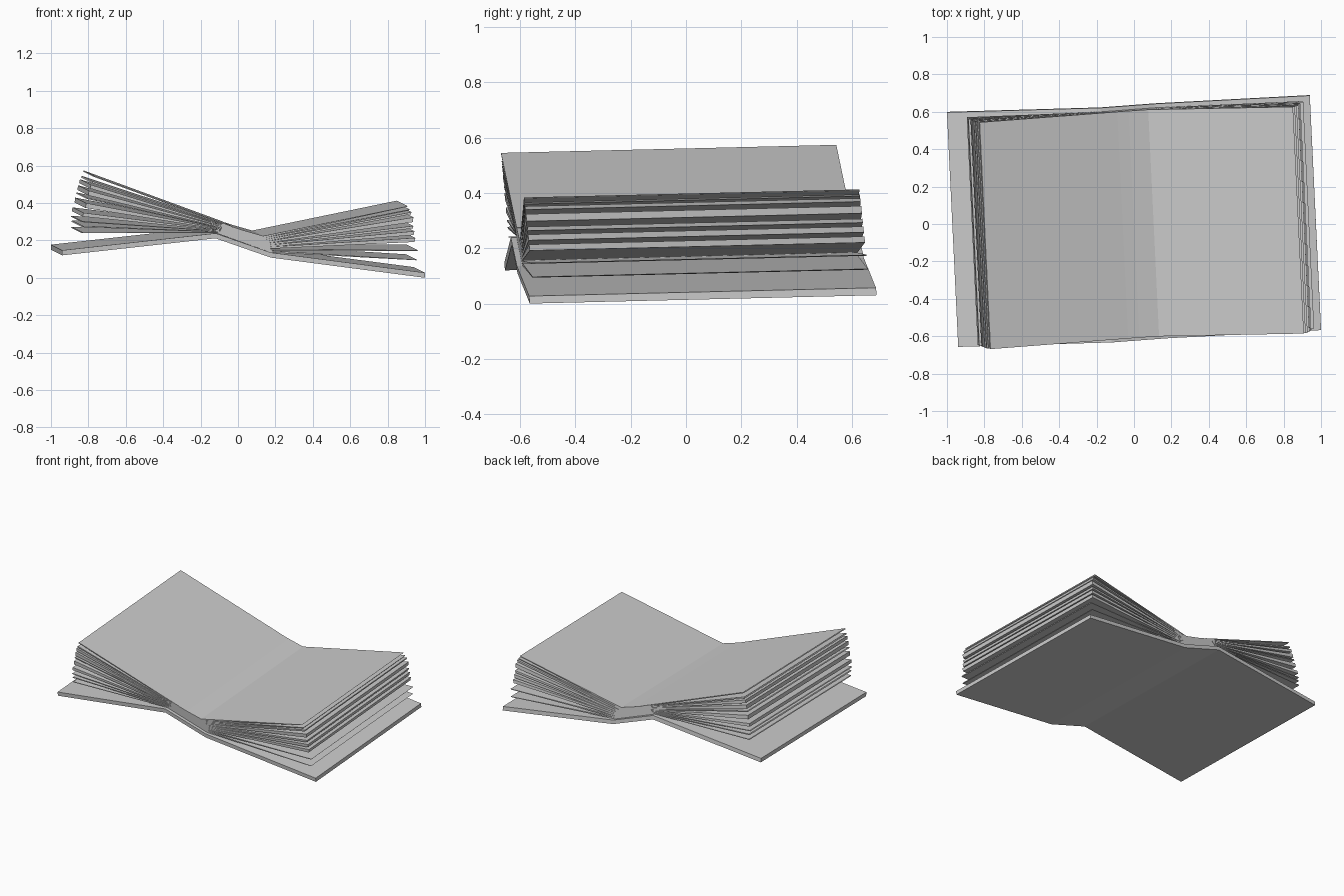
import bpy, bmesh


def place(u, v, z):
    # the open book lies slightly turned and tilted
    return (u - 0.048 * v, v + 0.04 * u + 0.005 - 0.1 * (z - 0.2), z + 0.024 * v)


def slab(name, lower, upper, half):
    """Solid between two (u, z) polylines, running along the book's height."""
    bm = bmesh.new()
    rings = []
    for (u0, z0), (u1, z1) in zip(lower, upper):
        rings.append([bm.verts.new(place(*p)) for p in
                      ((u0, -half, z0), (u0, half, z0), (u1, half, z1), (u1, -half, z1))])
    for a, b in zip(rings, rings[1:]):
        for i in range(4):
            j = (i + 1) % 4
            bm.faces.new((a[i], a[j], b[j], b[i]))
    bm.faces.new(rings[0])
    bm.faces.new(rings[-1][::-1])
    bmesh.ops.recalc_face_normals(bm, faces=bm.faces)
    mesh = bpy.data.meshes.new(name)
    bm.to_mesh(mesh)
    bm.free()
    obj = bpy.data.objects.new(name, mesh)
    bpy.context.collection.objects.link(obj)


def lerp(a, b, t):
    return (a[0] + (b[0] - a[0]) * t, a[1] + (b[1] - a[1]) * t)


# cover: left board, sloping spine, right board
cover = [(-0.97, 0.135), (-0.15, 0.226), (0.145, 0.123), (0.97, 0.015)]
slab("cover", cover, [(u, z + 0.027) for u, z in cover], 0.627)

# bound page block along the spine, with the gutter on its right
slab("page_block", [(-0.145, 0.253), (0.145, 0.15)],
     [(-0.12, 0.268), (0.14, 0.212)], 0.606)
slab("gutter", [(-0.12, 0.262), (0.0, 0.215), (0.14, 0.165)],
     [(-0.115, 0.305), (0.0, 0.268), (0.105, 0.238)], 0.606)

# fanned page clumps: (outer edge, bottom z, top z)
left = [(-0.863, 0.253, 0.257), (-0.862, 0.285, 0.292), (-0.865, 0.312, 0.317),
        (-0.86, 0.342, 0.362), (-0.845, 0.388, 0.414), (-0.838, 0.436, 0.442),
        (-0.83, 0.455, 0.48), (-0.82, 0.492, 0.512), (-0.81, 0.522, 0.530),
        (-0.80, 0.554, 0.559)]
right = [(0.925, 0.108, 0.111), (0.93, 0.158, 0.162), (0.915, 0.206, 0.228),
         (0.91, 0.243, 0.264), (0.905, 0.278, 0.292), (0.905, 0.312, 0.338),
         (0.895, 0.354, 0.366), (0.885, 0.374, 0.380), (0.875, 0.394, 0.398)]


def fan(side, clumps, low, high):
    n = len(clumps)
    for i, (u, z0, z1) in enumerate(clumps):
        a = lerp(low, high, i / n)
        b = lerp(low, high, (i + 1) / n)
        slab(f"{side}_pages_{i + 1}", [a, (u, z0)], [b, (u + 0.004, z1)], 0.606)


fan("left", left, (-0.13, 0.254), (-0.06, 0.289))
fan("right", right, (0.145, 0.15), (0.105, 0.238))
